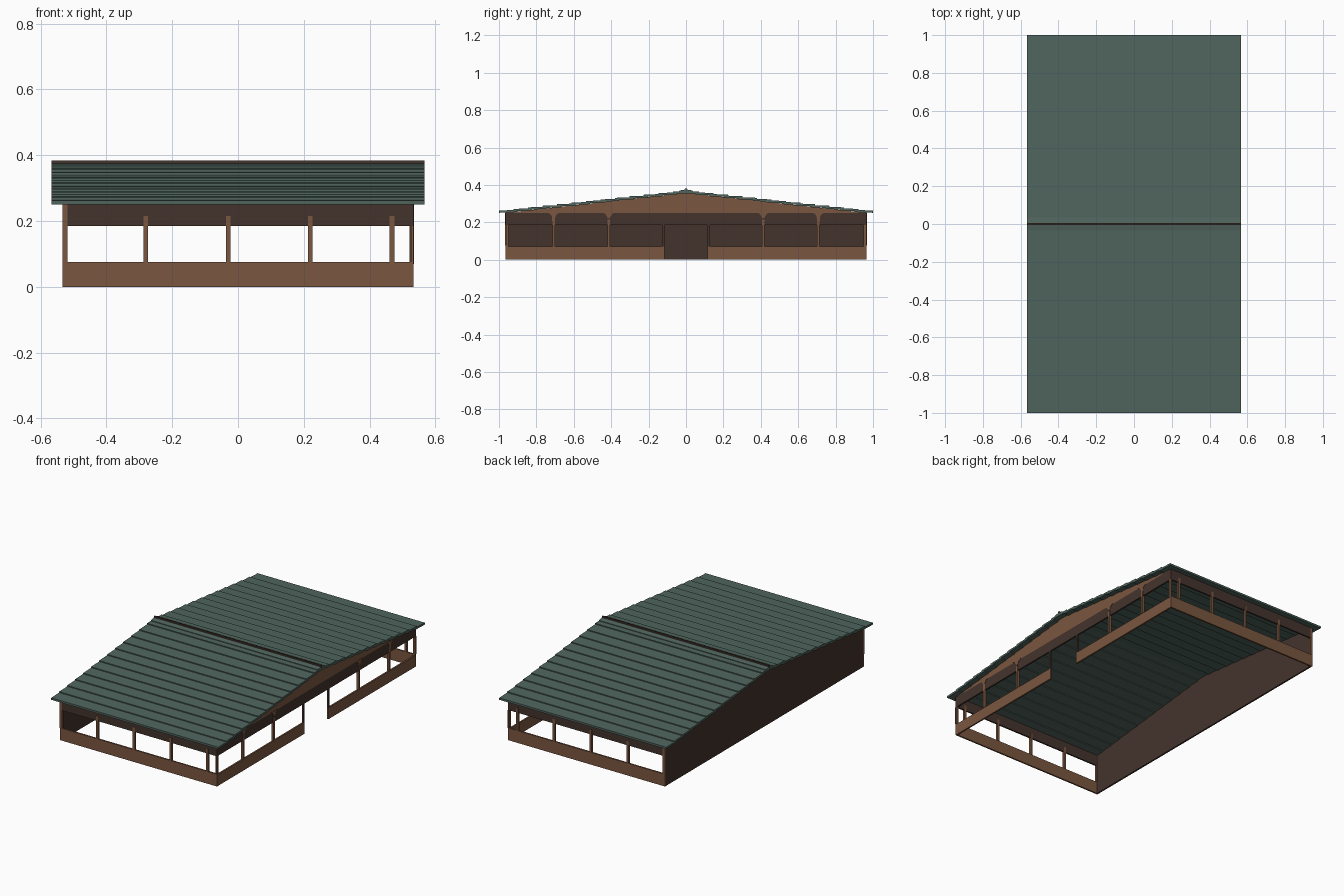
import bpy, bmesh, math
from mathutils import Matrix

cube = bpy.data.objects.get("Cube")
if cube:
    bpy.data.objects.remove(cube, do_unlink=True)


def material(name, rgb):
    lin = [((c / 255 + 0.055) / 1.055) ** 2.4 for c in rgb] + [1]
    m = bpy.data.materials.new(name)
    m.diffuse_color = lin
    m.use_nodes = True
    m.node_tree.nodes["Principled BSDF"].inputs["Base Color"].default_value = lin
    return m


LIGHT = material("light brown wood", (122, 86, 63))
DARK = material("dark brown wood", (68, 51, 44))
GREEN = material("green roof boards", (80, 101, 93))


def finish(name, bm, mat):
    bmesh.ops.recalc_face_normals(bm, faces=bm.faces)
    me = bpy.data.meshes.new(name)
    bm.to_mesh(me)
    bm.free()
    me.materials.append(mat)
    ob = bpy.data.objects.new(name, me)
    bpy.context.collection.objects.link(ob)
    return ob


def boxes(name, mat, items):
    """One object from boxes given as (x0, x1, y0, y1, z0, z1)."""
    bm = bmesh.new()
    for x0, x1, y0, y1, z0, z1 in items:
        m = (Matrix.Translation(((x0 + x1) / 2, (y0 + y1) / 2, (z0 + z1) / 2))
             @ Matrix.Diagonal((x1 - x0, y1 - y0, z1 - z0, 1)))
        bmesh.ops.create_cube(bm, size=1, matrix=m)
    return finish(name, bm, mat)


def slabs(name, mat, profiles, x0, x1):
    """One object from (y, z) outlines extruded along x."""
    bm = bmesh.new()
    for pts in profiles:
        f = bm.faces.new([bm.verts.new((x0, y, z)) for y, z in pts])
        out = bmesh.ops.extrude_face_region(bm, geom=[f])
        bmesh.ops.translate(bm, vec=(x1 - x0, 0, 0),
                            verts=[v for v in out["geom"] if isinstance(v, bmesh.types.BMVert)])
    return finish(name, bm, mat)


XW, YW = 0.533, 0.965      # outer faces of the walls
SILL, BEAM, EAVE, PEAK = 0.07, 0.185, 0.25, 0.358
T = 0.010                  # wall thickness
DOOR = 0.115               # half width of the doorway

# Solid wall on the right, up to the ridge
slabs("solid_wall", DARK, [[(-YW + T, 0), (YW - T, 0), (YW - T, EAVE),
                            (0, PEAK), (-YW + T, EAVE)]], -XW, -XW + T)

for name, s in (("front", -1), ("back", 1)):
    ya, yb = sorted((s * YW, s * (YW - T)))
    boxes(name + "_low_wall", LIGHT, [(-XW, XW, ya, yb, 0, 0.075)])
    boxes(name + "_beam", DARK, [(-XW + 0.015, XW, ya, yb, BEAM, EAVE + 0.008)])
    # Posts stand just proud of the beam
    ya, yb = sorted((s * (YW + 0.002), s * (YW - 0.012)))
    boxes(name + "_posts", LIGHT,
          [(x - 0.007, x + 0.007, ya, yb, 0.075, 0.215) for x in (-0.28, -0.03, 0.22, 0.468)]
          + [(-XW, -XW + 0.015, ya, yb, 0.075, EAVE),
             (XW - 0.007, XW, s * YW - 0.004, s * YW + 0.001, 0.075, BEAM)])

# Open side with doorway
boxes("left_low_walls", LIGHT, [(XW - T, XW, -YW, -DOOR, 0, SILL),
                                (XW - T, XW, DOOR, YW, 0, SILL)])
boxes("left_beam", DARK, [(XW - T, XW, -YW + T, YW - T, BEAM, EAVE)])
boxes("left_posts", LIGHT, [(XW - 0.012, XW + 0.002, y - 0.007, y + 0.007, SILL, 0.215)
                            for y in (-0.708, -0.413, 0.413, 0.708)]
      + [(XW - T, XW + 0.001, s * 0.956 - 0.006, s * 0.956 + 0.006, SILL, BEAM) for s in (-1, 1)])
boxes("door_posts", DARK, [(XW - T, XW, s * (DOOR + 0.006) - 0.006, s * (DOOR + 0.006) + 0.006,
                            SILL, BEAM) for s in (-1, 1)])
slabs("left_gable", LIGHT, [[(-YW, EAVE), (YW, EAVE), (0, PEAK)]], XW - T, XW)

# Flared brackets where the posts meet the gable
brackets = []
for s in (-1, 1):
    for y, low in ((0.708, 0.205), (0.413, 0.222)):
        flare = [(0.007, low), (0.010, 0.232), (0.019, 0.245), (0.034, EAVE + 0.002)]
        brackets.append([(s * y + d, z) for d, z in flare]
                        + [(s * y - d, z) for d, z in reversed(flare)])
slabs("post_brackets", LIGHT, brackets, XW - 0.004, XW + 0.002)

# Overlapping roof boards, stepping up to the ridge
N, STEP, RISE = 13, 0.0775, 0.0085
boards = []
for s in (-1, 1):
    for i in range(N):
        yo = 1.0 - i * STEP
        yi = max(yo - STEP - 0.022, 0.0)
        z = 0.251 + i * RISE
        dz = (yo - yi) * 0.035
        boards.append([(s * yo, z), (s * yo, z + 0.012),
                       (s * yi, z + 0.012 + dz), (s * yi, z + dz)])
slabs("roof_boards", GREEN, boards, -0.567, 0.567)
slabs("ridge_cap", GREEN, [[(-0.035, 0.360), (0.035, 0.360), (0.035, 0.370),
                            (0, 0.376), (-0.035, 0.370)]], -0.567, 0.567)
boxes("ridge_strip", DARK, [(-0.567, 0.567, -0.004, 0.004, 0.365, 0.384)])
